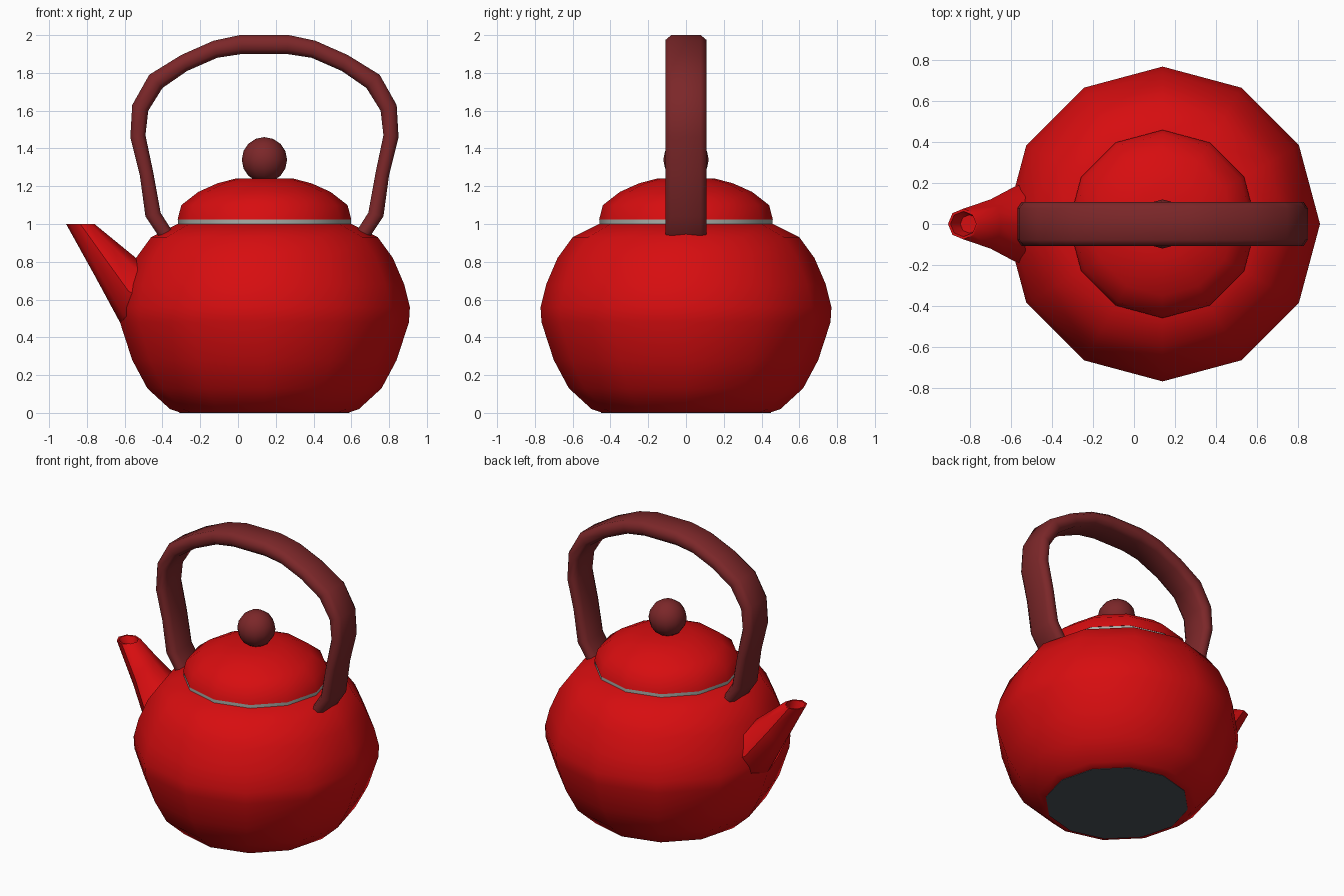
import bpy, bmesh, math
from mathutils import Vector

if "Cube" in bpy.data.objects:
    bpy.data.objects.remove(bpy.data.objects["Cube"])

CX = 0.14  # axis of the pot


def material(name, rgb):
    m = bpy.data.materials.new(name)
    m.diffuse_color = (*rgb, 1)
    m.use_nodes = True
    m.node_tree.nodes["Principled BSDF"].inputs["Base Color"].default_value = m.diffuse_color
    return m


red = material("red enamel", (0.68, 0.004, 0.005))
brown = material("dark red wood", (0.20, 0.02, 0.022))
grey = material("grey metal", (0.40, 0.42, 0.39))
slate = material("dark slate", (0.07, 0.085, 0.10))


def loft(name, rings, mat, angle=50):
    """Skin a list of equal-length point rings, closing both ends."""
    bm = bmesh.new()
    vs = [[bm.verts.new(p) for p in r] for r in rings]
    n = len(vs[0])
    for a, b in zip(vs, vs[1:]):
        for i in range(n):
            j = (i + 1) % n
            bm.faces.new((a[i], a[j], b[j], b[i]))
    bm.faces.new(vs[0][::-1])
    bm.faces.new(vs[-1])
    bmesh.ops.recalc_face_normals(bm, faces=bm.faces)
    me = bpy.data.meshes.new(name)
    bm.to_mesh(me)
    bm.free()
    me.materials.append(mat)
    ob = bpy.data.objects.new(name, me)
    bpy.context.collection.objects.link(ob)
    smooth(ob, angle)
    return ob


def smooth(ob, angle):
    bpy.ops.object.select_all(action='DESELECT')
    ob.select_set(True)
    bpy.context.view_layer.objects.active = ob
    bpy.ops.object.shade_smooth_by_angle(angle=math.radians(angle))


def circle(n):
    return [(math.cos(2 * math.pi * i / n), math.sin(2 * math.pi * i / n)) for i in range(n)]


def turned(name, profile, mat, n=12):
    return loft(name, [[(CX + r * c, r * s, z) for c, s in circle(n)] for r, z in profile], mat)


def swept(name, stations, section, mat, angle=50):
    """Each station: (x, z) of one edge, (x, z) of the other edge, half width in y."""
    rings = []
    for (x0, z0), (x1, z1), w in stations:
        c = Vector(((x0 + x1) / 2, 0, (z0 + z1) / 2))
        h = Vector(((x1 - x0) / 2, 0, (z1 - z0) / 2))
        rings.append([c + h * u + Vector((0, w * v, 0)) for u, v in section])
    return loft(name, rings, mat, angle)


# body, base plate, rim band and lid
turned("body", [(0.45, 0.003), (0.50, 0.02), (0.62, 0.13), (0.70, 0.28), (0.765, 0.48),
                (0.77, 0.56), (0.74, 0.68), (0.68, 0.82), (0.60, 0.93), (0.46, 1.0)], red)
turned("base_plate", [(0.45, 0.0), (0.45, 0.004)], slate)
turned("rim_band", [(0.458, 0.995), (0.458, 1.025)], grey)
turned("lid", [(0.46, 1.023), (0.44, 1.10), (0.35, 1.17), (0.25, 1.215), (0.155, 1.24)], red)

# knob
bpy.ops.mesh.primitive_uv_sphere_add(segments=12, ring_count=8, radius=0.12,
                                     location=(CX, 0, 1.34))
knob = bpy.context.object
knob.name = "lid_knob"
knob.data.materials.append(brown)
smooth(knob, 60)

# spout with recessed mouth
swept("spout", [((-0.45, 0.36), (-0.35, 0.72), 0.22),
                ((-0.62, 0.47), (-0.54, 0.82), 0.185),
                ((-0.755, 0.72), (-0.65, 0.91), 0.12),
                ((-0.91, 1.0), (-0.76, 1.0), 0.075),
                ((-0.898, 1.0), (-0.772, 1.0), 0.062),
                ((-0.85, 0.93), (-0.76, 0.93), 0.045)], circle(8), red)

# handle: left half, mirrored about the pot axis
left = [((-0.40, 0.90), (-0.31, 0.90)), ((-0.43, 0.95), (-0.34, 0.95)),
        ((-0.49, 1.04), (-0.41, 1.06)), ((-0.52, 1.26), (-0.45, 1.28)),
        ((-0.57, 1.46), (-0.49, 1.47)), ((-0.56, 1.63), (-0.475, 1.60)),
        ((-0.47, 1.79), (-0.40, 1.72)), ((-0.30, 1.895), (-0.27, 1.81)),
        ((-0.13, 1.97), (-0.11, 1.88)), ((0.01, 2.0), (0.02, 1.90))]
right = [tuple((2 * CX - x, z) for x, z in pair) for pair in reversed(left)]
section = [(1, 0.72), (0.5, 1), (-0.5, 1), (-1, 0.72),
           (-1, -0.72), (-0.5, -1), (0.5, -1), (1, -0.72)]
swept("handle", [(a, b, 0.108) for a, b in left + right], section, brown, 65)
